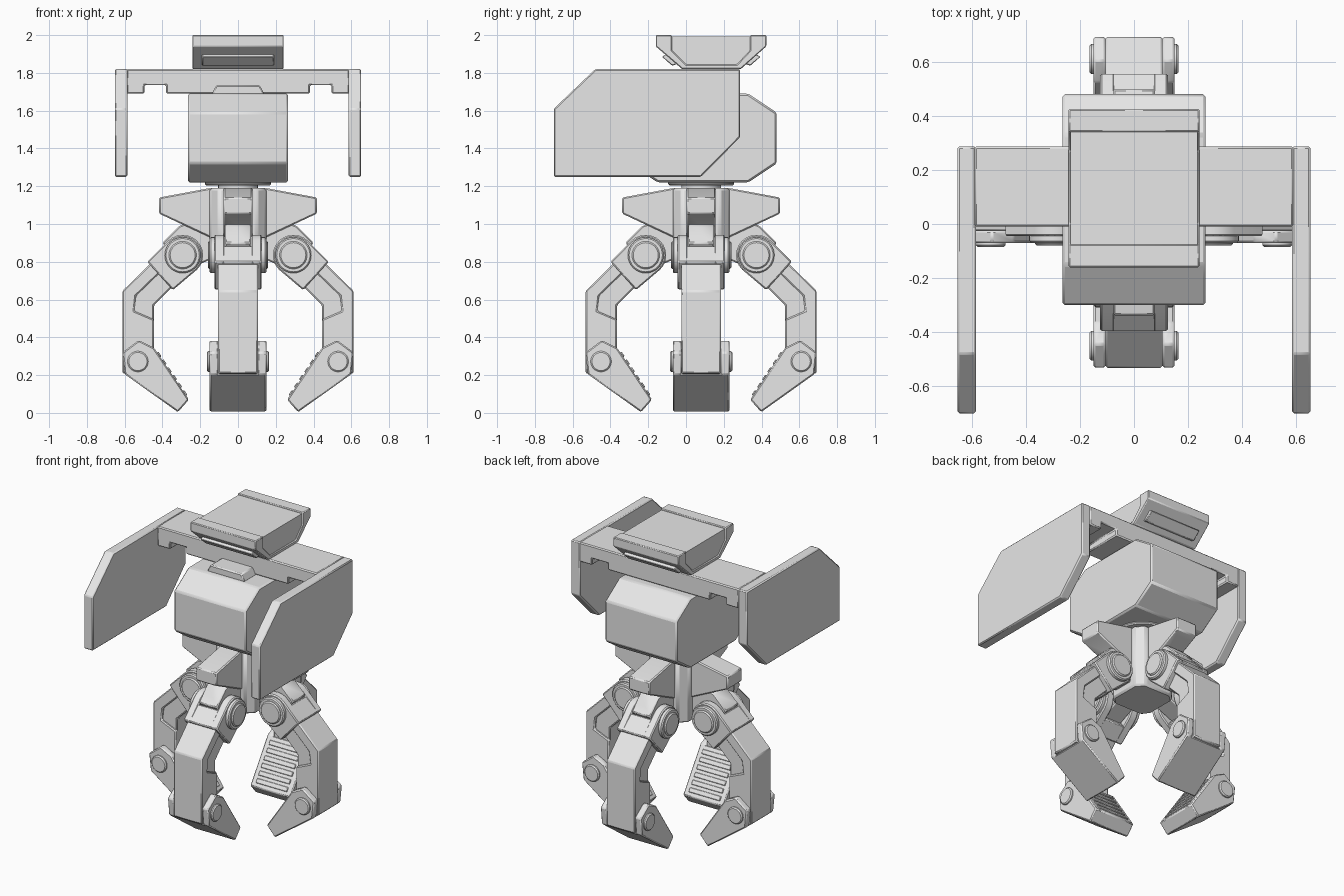
import bpy, bmesh, math
from mathutils import Matrix

if "Cube" in bpy.data.objects:
    bpy.data.objects.remove(bpy.data.objects["Cube"])

grey = bpy.data.materials.new("plain_grey")
grey.diffuse_color = (0.8, 0.8, 0.8, 1)
grey.use_nodes = True
grey.node_tree.nodes["Principled BSDF"].inputs["Base Color"].default_value = grey.diffuse_color
CY = 0.08  # y of the vertical axis shared by the four fingers


def finish(bm, name, loc, ang, bevel):
    bmesh.ops.recalc_face_normals(bm, faces=bm.faces)
    me = bpy.data.meshes.new(name)
    bm.to_mesh(me)
    bm.free()
    me.materials.append(grey)
    ob = bpy.data.objects.new(name, me)
    bpy.context.collection.objects.link(ob)
    ob.location = loc
    ob.rotation_euler.z = ang
    bpy.context.view_layer.objects.active = ob
    ob.select_set(True)
    bpy.ops.object.shade_smooth_by_angle(angle=math.radians(30))
    ob.select_set(False)
    if bevel:
        mod = ob.modifiers.new("edge_bevel", 'BEVEL')
        mod.width = bevel
        mod.segments = 1
        mod.limit_method = 'ANGLE'
        mod.angle_limit = math.radians(25)
    return ob


def prism(name, pts, lo, hi, axis='y', loc=(0, 0, 0), ang=0, bevel=0.007):
    """Extrude a (u, z) outline along x or y."""
    bm = bmesh.new()
    put = (lambda u, z, w: (w, u, z)) if axis == 'x' else (lambda u, z, w: (u, w, z))
    a = [bm.verts.new(put(u, z, lo)) for u, z in pts]
    b = [bm.verts.new(put(u, z, hi)) for u, z in pts]
    bm.faces.new(a)
    bm.faces.new(b[::-1])
    for i in range(len(pts)):
        j = (i + 1) % len(pts)
        bm.faces.new((a[i], a[j], b[j], b[i]))
    return finish(bm, name, loc, ang, bevel)


def cylinder(name, r, depth, centre, rot=None, loc=(0, 0, 0), ang=0, bevel=0.007):
    bm = bmesh.new()
    m = Matrix.Translation(centre) @ (rot or Matrix())
    bmesh.ops.create_cone(bm, cap_ends=True, segments=32, radius1=r, radius2=r,
                          depth=depth, matrix=m)
    return finish(bm, name, loc, ang, bevel)


# Head block
prism("head", [(-0.3, 1.32), (-0.3, 1.59), (-0.15, 1.69), (0.33, 1.69), (0.48, 1.59),
               (0.48, 1.32), (0.33, 1.22), (-0.15, 1.22)], -0.265, 0.265, 'x', bevel=0.01)
prism("head_bump", [(-0.14, 1.685), (-0.115, 1.735), (0.115, 1.735), (0.14, 1.685)],
      -0.13, 0.0)

# Crossbar with two channels, and the side shields
half = [(0.59, 1.82), (0.59, 1.69), (0.495, 1.69), (0.495, 1.735), (0.38, 1.735), (0.38, 1.69)]
prism("crossbar", half + [(-x, z) for x, z in half[::-1]], -0.01, 0.287)
shield = [(-0.7, 1.25), (-0.7, 1.61), (-0.48, 1.82), (0.287, 1.82), (0.287, 1.46), (0.08, 1.25)]
for s, side in ((-1, "left"), (1, "right")):
    prism(side + "_shield", shield, min(s * 0.585, s * 0.652), max(s * 0.585, s * 0.652), 'x')

# Top pod: outer shell, inner core and sloping lamps
shell = [(-0.16, 2.0), (-0.16, 1.94), (-0.02, 1.82), (0.29, 1.82), (0.425, 1.94), (0.425, 2.0)]
core = [(0.34, 2.0), (0.34, 1.92), (0.27, 1.845), (0.0, 1.845), (-0.075, 1.92), (-0.075, 2.0)]
prism("pod_shell", shell + core, -0.242, 0.242, 'x', bevel=0.005)
prism("pod_core", [(y, min(z, 1.992)) for y, z in core], -0.235, 0.235, 'x', bevel=0)
lamp = [(-0.095, 1.905), (-0.127, 1.885), (-0.073, 1.838), (-0.04, 1.85)]
prism("front_lamp", lamp, -0.19, 0.19, 'x', bevel=0.004)
prism("back_lamp", [(0.267 - y, z) for y, z in lamp], -0.19, 0.19, 'x', bevel=0.004)

# Neck discs and chamfered column
cylinder("neck_plate", 0.175, 0.02, (0, CY, 1.215))
cylinder("neck", 0.105, 0.05, (0, CY, 1.19))
bm = bmesh.new()
bmesh.ops.create_cube(bm, size=1, matrix=Matrix.Translation((0, 0, 0.98))
                      @ Matrix.Diagonal((0.3, 0.3, 0.42, 1)))
upright = [e for e in bm.edges if abs(e.verts[0].co.z - e.verts[1].co.z) > 0.1]
bmesh.ops.bevel(bm, geom=upright, offset=0.05, segments=1, affect='EDGES')
finish(bm, "column", (0, CY, 0), 0, 0.012)

# Finger outlines as (distance from axis, height)
shoulder = [(0.1, 1.19), (0.15, 1.19), (0.418, 1.14), (0.418, 1.055), (0.15, 0.93), (0.1, 0.93)]
lug = [(0.12, 0.95), (0.2, 1.03), (0.31, 0.99), (0.4, 0.9), (0.29, 0.75), (0.15, 0.81)]
P = (0.293, 0.835)   # upper pivot
Q = (0.53, 0.272)    # lower pivot
arc = [(P[0] + 0.108 * math.cos(math.radians(a)), P[1] + 0.108 * math.sin(math.radians(a)))
       for a in range(45, 226, 15)]
upper = arc + [(0.345, 0.65), (0.48, 0.8)]
upper_block = [(0.39, 0.885), (0.48, 0.8), (0.345, 0.65), (0.26, 0.725)]
knee_outer = [(0.4, 0.8), (0.46, 0.795), (0.612, 0.645), (0.612, 0.21), (0.55, 0.2),
              (0.445, 0.33), (0.445, 0.495), (0.55, 0.54), (0.54, 0.62), (0.4, 0.755)]
knee_inner = [(0.4, 0.78), (0.56, 0.63), (0.56, 0.5), (0.445, 0.47), (0.445, 0.57), (0.35, 0.665)]
tip_cheek = [(0.525, 0.385), (0.445, 0.345), (0.26, 0.07), (0.318, 0.004), (0.6, 0.205),
             (0.612, 0.32)]
tip_block = [(0.445, 0.345), (0.26, 0.07), (0.318, 0.004), (0.6, 0.205)]
e, n = (-0.558, -0.83), (-0.83, 0.558)   # along and out of the gripping face
turn = Matrix.Rotation(math.pi / 2, 4, 'X')

for k, side in enumerate(("right", "back", "left", "front")):
    at = dict(loc=(0, CY, 0), ang=k * math.pi / 2)

    def part(name, pts, lo, hi, **kw):
        prism(f"{side}_{name}", pts, lo, hi, **at, **kw)

    part("shoulder", shoulder, -0.077, 0.077)
    part("shoulder_lug", lug, -0.068, 0.068)
    part("upper_block", upper_block, -0.125, 0.125)
    part("knee_shell", knee_outer, -0.105, 0.105)
    part("knee_core", knee_inner, -0.09, 0.09)
    part("claw", tip_block, -0.15, 0.15)
    # Paired cheeks that hold the pivots
    for s in (-1, 1):
        a, b = sorted((s * 0.07, s * 0.125))
        part("upper_cheek", upper, a, b)
        a, b = sorted((s * 0.105, s * 0.15))
        part("claw_cheek", tip_cheek, a, b)
    # Pivot collars and pins
    for name, (r, z), rad, length in (("upper_collar", P, 0.095, 0.3), ("upper_pin", P, 0.073, 0.32),
                                      ("lower_pin", Q, 0.055, 0.33)):
        for s in (-1, 1):
            d = length / 2 - 0.07
            cylinder(f"{side}_{name}", rad, d, (r, s * (0.07 + d / 2), z), turn, **at)
    # Grip ribs on the inside of the claw
    for i in range(6):
        u, v = 0.03 + i * 0.049, 0.03 + i * 0.049 + 0.03
        rib = [(0.445 + e[0] * t + n[0] * h, 0.345 + e[1] * t + n[1] * h)
               for t, h in ((u, -0.01), (u, 0.008), (v, 0.008), (v, -0.01))]
        part("grip_rib", rib, -0.115, 0.115, bevel=0.003)
